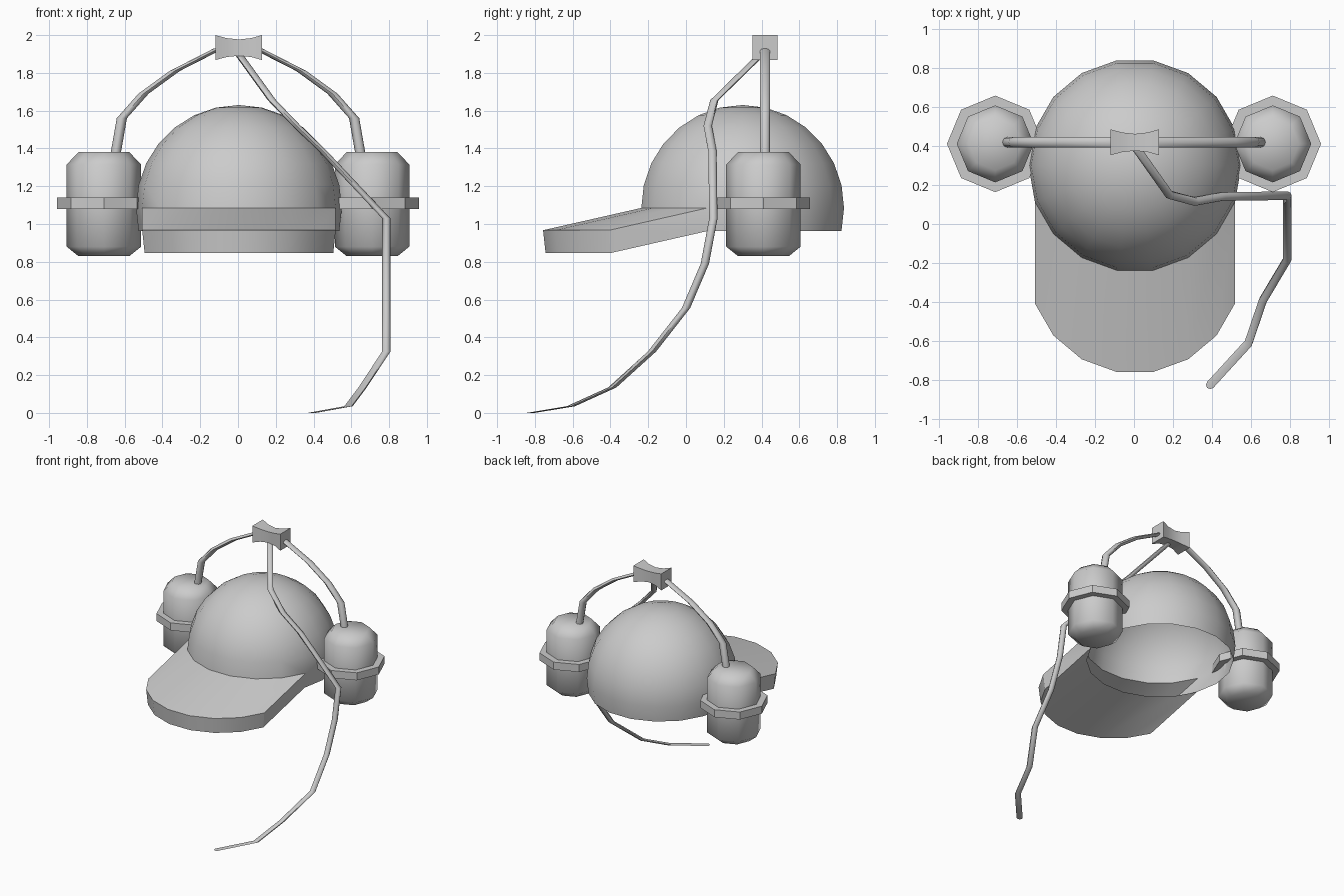
import bpy, bmesh, math
from mathutils import Matrix, Vector

cube = bpy.data.objects.get("Cube")
if cube:
    bpy.data.objects.remove(cube, do_unlink=True)

grey = bpy.data.materials.new("plain_grey")
grey.use_nodes = True
grey.diffuse_color = (0.6, 0.6, 0.6, 1)
grey.node_tree.nodes["Principled BSDF"].inputs["Base Color"].default_value = (0.6, 0.6, 0.6, 1)


def finish(name, bm, smooth_angle=None):
    """Turn a bmesh into a shaded object."""
    bmesh.ops.recalc_face_normals(bm, faces=bm.faces)
    mesh = bpy.data.meshes.new(name)
    bm.to_mesh(mesh)
    bm.free()
    mesh.materials.append(grey)
    obj = bpy.data.objects.new(name, mesh)
    bpy.context.collection.objects.link(obj)
    if smooth_angle:
        bpy.ops.object.select_all(action='DESELECT')
        obj.select_set(True)
        bpy.context.view_layer.objects.active = obj
        bpy.ops.object.shade_smooth_by_angle(angle=math.radians(smooth_angle))
    return obj


def loft(name, rings, smooth_angle=None):
    """Bridge equal rings of points and cap both ends."""
    bm = bmesh.new()
    loops = [[bm.verts.new(p) for p in ring] for ring in rings]
    n = len(loops[0])
    for a, b in zip(loops, loops[1:]):
        for i in range(n):
            j = (i + 1) % n
            bm.faces.new((a[i], a[j], b[j], b[i]))
    bm.faces.new(loops[0])
    bm.faces.new(loops[-1])
    return finish(name, bm, smooth_angle)


def disc(x, y, z, radius, sides=8):
    """Level ring of points with corners on the axes."""
    turn = math.tau / sides
    return [Vector((x + radius * math.cos(i * turn), y + radius * math.sin(i * turn), z))
            for i in range(sides)]


def tube(name, path, radius):
    """Straw made by sliding a level ring along a path."""
    return loft(name, [disc(*p, radius) for p in path], 50)


# Cap: open dome, with the front of its lowest band pulled out into the brim
bm = bmesh.new()
bmesh.ops.create_uvsphere(bm, u_segments=18, v_segments=14, radius=0.545,
                          matrix=Matrix.Rotation(math.pi / 2, 4, 'Z'))
bmesh.ops.delete(bm, geom=[v for v in bm.verts if v.co.z < -0.15], context='VERTS')
front = [f for f in bm.faces
         if f.calc_center_median().z < 0 and f.calc_center_median().y < -0.25]
pulled = bmesh.ops.extrude_face_region(bm, geom=front)["geom"]
bmesh.ops.translate(bm, vec=(0, -0.52, -0.118),
                    verts=[g for g in pulled if isinstance(g, bmesh.types.BMVert)])
old = [f for f in front if f.is_valid]
if old:
    bmesh.ops.delete(bm, geom=old, context='FACES_ONLY')
bmesh.ops.translate(bm, vec=(0.005, 0.3, 1.085), verts=bm.verts)
finish("cap_with_brim", bm, 30)

# Cans, their holder rings and the straws rising from them
CAN_X, CAN_Y = 0.71, 0.41
can_profile = [(0.135, 0.83), (0.197, 0.88), (0.197, 1.315), (0.135, 1.38)]
arc = [(0.65, 1.36), (0.615, 1.56), (0.5, 1.69), (0.335, 1.81), (0.1, 1.93)]
for side, s in (("left", 1), ("right", -1)):
    loft(side + "_can", [disc(s * CAN_X, CAN_Y, z, r) for r, z in can_profile], 50)
    loft(side + "_holder_ring", [disc(s * CAN_X, CAN_Y, z, 0.247) for z in (1.08, 1.14)])
    tube(side + "_straw", [(s * x, 0.418, z) for x, z in arc], 0.027)

# Pinched connector joining the straws
rings = []
for x, h in ((-0.12, 0.066), (-0.06, 0.05), (0.005, 0.043), (0.07, 0.05), (0.127, 0.066)):
    rings.append([(x, 0.418 + h * a, 1.934 + h * b)
                  for a, b in ((-1, -1), (1, -1), (1, 1), (-1, 1))])
loft("straw_connector", rings, 30)

# Long drinking straw, sweeping down past the left can to the front
tube("drinking_straw", [
    (0.01, 0.39, 1.89), (0.18, 0.15, 1.655), (0.31, 0.115, 1.52), (0.45, 0.14, 1.385),
    (0.785, 0.145, 1.03), (0.785, 0.1, 0.79), (0.785, 0, 0.555), (0.785, -0.18, 0.325),
    (0.66, -0.39, 0.135), (0.585, -0.61, 0.035), (0.39, -0.823, 0)], 0.022)
